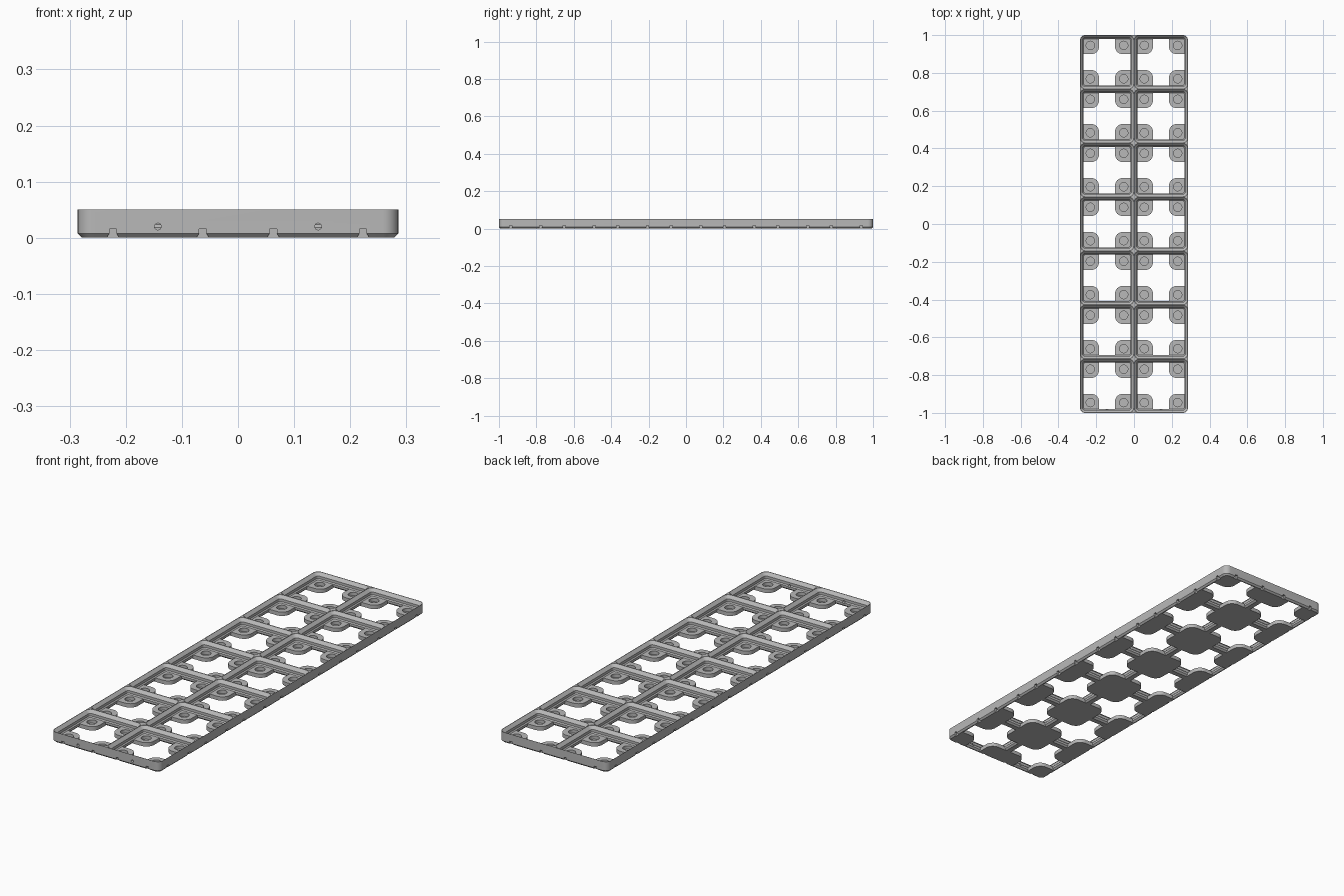
import bpy, bmesh, math
from mathutils import Matrix, Vector

if "Cube" in bpy.data.objects:
    bpy.data.objects.remove(bpy.data.objects["Cube"], do_unlink=True)

COLS, ROWS = 2, 7
CELL = 2 / ROWS
HALF_X, HALF_Y = COLS * CELL / 2, 1.0
TOP, FLOOR = 0.05, 0.0184          # rim top and pocket floor heights
POCKET = 0.1233                    # half width of pocket floor
BEVEL = 0.0075

grey = bpy.data.materials.new("light_grey")
grey.use_nodes = True
grey.diffuse_color = (0.48, 0.48, 0.48, 1)
grey.node_tree.nodes["Principled BSDF"].inputs["Base Color"].default_value = grey.diffuse_color


def rounded_rect(hx, hy, r, seg=8):
    pts = []
    for q, (sx, sy) in enumerate([(1, 1), (-1, 1), (-1, -1), (1, -1)]):
        for i in range(seg + 1):
            a = math.pi / 2 * (q + i / seg)
            pts.append((sx * (hx - r) + r * math.cos(a), sy * (hy - r) + r * math.sin(a)))
    return pts


def circle(r, n=32):
    return [(r * math.cos(math.tau * i / n), r * math.sin(math.tau * i / n)) for i in range(n)]


def cross(reach, arm=0.0424, r=0.04, seg=8):
    """Cross outline whose inner corners are the round magnet pads."""
    quarter = [(reach, -arm), (reach, arm)]
    for i in range(seg + 1):
        a = math.radians(270 - 90 * i / seg)
        quarter.append((arm + r + r * math.cos(a), arm + r + r * math.sin(a)))
    pts = []
    for q in range(4):
        rot = Matrix.Rotation(q * math.pi / 2, 2)
        pts += [tuple(rot @ Vector(p)) for p in quarter]
    return pts


def loft(bm, rings, matrix):
    """Closed solid through a stack of (outline, height) rings."""
    loops = [[bm.verts.new(matrix @ Vector((x, y, z))) for x, y in pts] for pts, z in rings]
    for low, high in zip(loops, loops[1:]):
        n = len(low)
        for i in range(n):
            j = (i + 1) % n
            bm.faces.new((low[i], low[j], high[j], high[i]))
    bm.faces.new(loops[0][::-1])
    bm.faces.new(loops[-1])


def solid(name, rings, matrices):
    bm = bmesh.new()
    for m in matrices:
        loft(bm, rings, m)
    bmesh.ops.recalc_face_normals(bm, faces=bm.faces)
    mesh = bpy.data.meshes.new(name)
    bm.to_mesh(mesh)
    bm.free()
    mesh.materials.append(grey)
    obj = bpy.data.objects.new(name, mesh)
    bpy.context.collection.objects.link(obj)
    return obj


centres = [Vector(((c + 0.5) * CELL - HALF_X, (r + 0.5) * CELL - HALF_Y, 0))
           for c in range(COLS) for r in range(ROWS)]
cells = [Matrix.Translation(c) for c in centres]

# Outer slab with chamfered underside
plate = solid("grid_baseplate", [
    (rounded_rect(HALF_X - BEVEL, HALF_Y - BEVEL, 0.0197), 0),
    (rounded_rect(HALF_X, HALF_Y, 0.0272), BEVEL),
    (rounded_rect(HALF_X, HALF_Y, 0.0272), TOP)], [Matrix()])

# Stepped pockets: slope, straight wall, slope
cutters = [solid("pocket_cutter", [
    (rounded_rect(POCKET, POCKET, 0.0078), FLOOR),
    (rounded_rect(POCKET + 0.0048, POCKET + 0.0048, 0.0126), FLOOR + 0.0048),
    (rounded_rect(POCKET + 0.0048, POCKET + 0.0048, 0.0126), FLOOR + 0.017),
    (rounded_rect(0.1417, 0.1417, 0.0265), TOP - 0.0008),
    (rounded_rect(0.1417, 0.1417, 0.0265), TOP + 0.02)], cells)]

# Cross shaped openings that leave the corner pads
reach = POCKET - 0.0001
cutters.append(solid("opening_cutter", [
    (cross(reach + BEVEL + 0.001), -0.001),
    (cross(reach), BEVEL),
    (cross(reach), 0.03)], cells))

# Blind magnet holes
cutters.append(solid("magnet_hole_cutter", [(circle(0.0221), 0.0025), (circle(0.0221), 0.03)],
                     [Matrix.Translation(c + Vector((sx * 0.0884, sy * 0.0884, 0)))
                      for c in centres for sx in (-1, 1) for sy in (-1, 1)]))

# Clip notches along the lower outside edge
places = []
for c in centres:
    for s in (-0.08, 0.08):
        if abs(c.y) > HALF_Y - CELL:
            side = math.copysign(1, c.y)
            places.append((c.x + s, side * HALF_Y, 0 if side < 0 else math.pi))
        side = math.copysign(1, c.x)
        places.append((side * HALF_X, c.y + s, side * math.pi / 2))
half = [(0.0115, -0.001), (0.0065, 0.008), (0.0065, 0.016)]
notch = half + [(-x, z) for x, z in reversed(half)]
upright = Matrix.Rotation(math.pi / 2, 4, "X")
cutters.append(solid("notch_cutter", [(notch, -0.011), (notch, 0.01)],
                     [Matrix.Translation((x, y, 0)) @ Matrix.Rotation(a, 4, "Z") @ upright
                      for x, y, a in places]))

# Small pin holes through the front wall
cutters.append(solid("pin_hole_cutter", [(circle(0.006, 20), -0.03), (circle(0.006, 20), 0.01)],
                     [Matrix.Translation((s * CELL / 2, -HALF_Y, 0.02)) @ upright
                      for s in (-1, 1)]))

bpy.ops.object.select_all(action="DESELECT")
plate.select_set(True)
bpy.context.view_layer.objects.active = plate
for cutter in cutters:
    mod = plate.modifiers.new(cutter.name, "BOOLEAN")
    mod.operation = "DIFFERENCE"
    mod.solver = "EXACT"
    mod.object = cutter
    cutter.hide_render = True
    bpy.ops.object.modifier_apply(modifier=mod.name)
for cutter in cutters:
    bpy.data.objects.remove(cutter, do_unlink=True)

bpy.ops.object.shade_smooth_by_angle(angle=math.radians(25))
